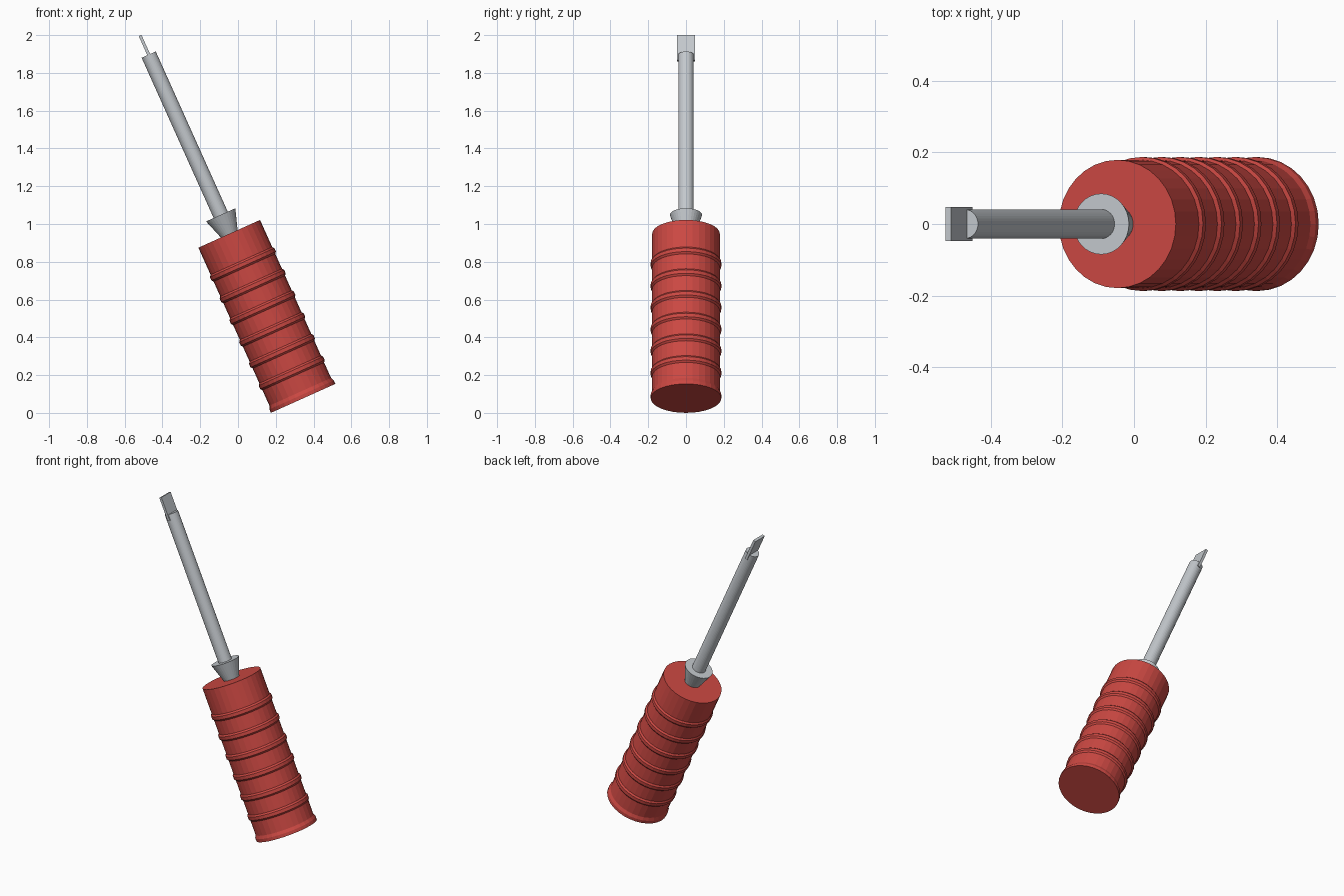
import bpy, bmesh, math
from mathutils import Matrix, Vector

old = bpy.data.objects.get("Cube")
if old:
    bpy.data.objects.remove(old, do_unlink=True)


def material(name, rgb):
    m = bpy.data.materials.new(name)
    m.use_nodes = True
    m.diffuse_color = (*rgb, 1)
    m.node_tree.nodes["Principled BSDF"].inputs["Base Color"].default_value = (*rgb, 1)
    return m


RED = material("red plastic", (0.6, 0.065, 0.055))
STEEL = material("steel", (0.55, 0.58, 0.61))

# The whole tool leans towards -x
LEAN = Matrix.Translation((0.345, 0, 0.077)) @ Matrix.Rotation(math.radians(-24.2), 4, "Y")


def finish(name, bm, mat):
    bmesh.ops.recalc_face_normals(bm, faces=bm.faces)
    bm.transform(LEAN)
    mesh = bpy.data.meshes.new(name)
    bm.to_mesh(mesh)
    bm.free()
    mesh.materials.append(mat)
    ob = bpy.data.objects.new(name, mesh)
    bpy.context.collection.objects.link(ob)
    return ob


def lathe(name, profile, mat, sides=32):
    """Closed solid turned from (radius, height) pairs."""
    bm = bmesh.new()
    rings = []
    for r, h in profile:
        rings.append([bm.verts.new((r * math.cos(a), r * math.sin(a), h))
                      for a in (2 * math.pi * i / sides for i in range(sides))])
    for lo, hi in zip(rings, rings[1:]):
        for i in range(sides):
            j = (i + 1) % sides
            bm.faces.new((lo[i], lo[j], hi[j], hi[i]))
    bm.faces.new(rings[0][::-1])
    bm.faces.new(rings[-1])
    return finish(name, bm, mat)


# Handle with a flared foot and six raised grip rings
BODY, RIB, TOP, STEP = 0.179, 0.187, 0.955, 0.126
profile = [(RIB, 0), (RIB, 0.02), (BODY, 0.038)]
for k in range(1, 7):
    c = 0.022 + STEP * k
    profile += [(BODY, c - 0.02), (RIB, c - 0.01), (RIB, c + 0.01), (BODY, c + 0.02)]
profile.append((BODY, TOP))
lathe("handle", profile, RED)

# Collar widening upwards, and the shaft
lathe("collar", [(0.045, TOP - 0.01), (0.085, 1.065)], STEEL)
lathe("shaft", [(0.041, TOP - 0.01), (0.041, 1.995)], STEEL)

# Flat blade tip
bm = bmesh.new()
low, high = 1.96, 2.106
bmesh.ops.create_cube(bm, size=1, matrix=Matrix.Translation((0, 0, (low + high) / 2))
                      @ Matrix.Diagonal(Vector((0.016, 0.094, high - low, 1))))
finish("blade", bm, STEEL)
